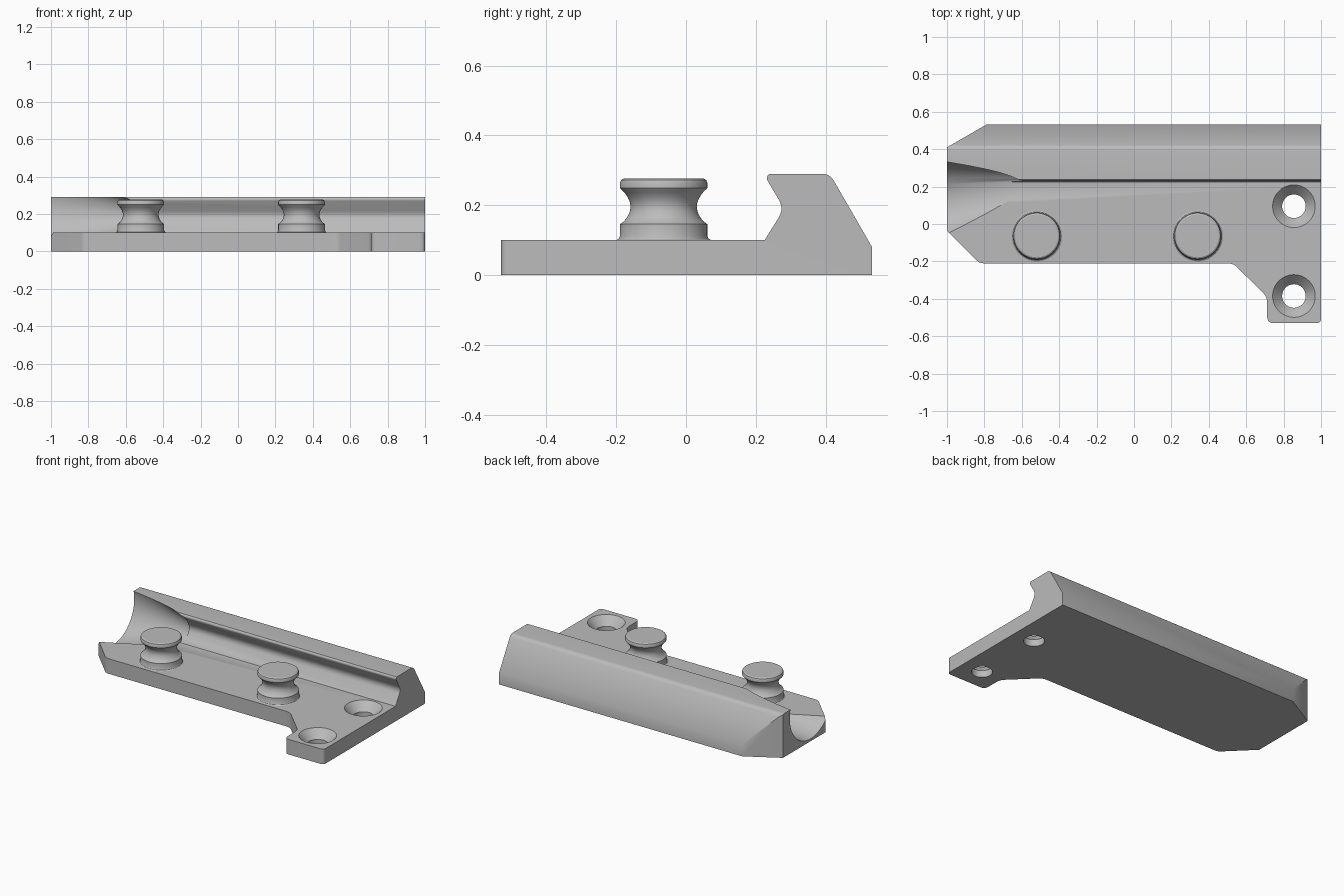
import bpy, bmesh, math
from mathutils import Vector

cube = bpy.data.objects.get("Cube")
if cube:
    bpy.data.objects.remove(cube, do_unlink=True)

metal = bpy.data.materials.new("plain grey")
metal.use_nodes = True
GREY = (0.5, 0.5, 0.5, 1)
metal.diffuse_color = GREY
metal.node_tree.nodes["Principled BSDF"].inputs["Base Color"].default_value = GREY


def finish(name, bm):
    bmesh.ops.recalc_face_normals(bm, faces=bm.faces)
    mesh = bpy.data.meshes.new(name)
    bm.to_mesh(mesh)
    bm.free()
    mesh.materials.append(metal)
    ob = bpy.data.objects.new(name, mesh)
    bpy.context.collection.objects.link(ob)
    return ob


def prism(name, points, depth):
    """Extrude a closed outline of 3D points along a vector."""
    bm = bmesh.new()
    face = bm.faces.new([bm.verts.new(p) for p in points])
    new = bmesh.ops.extrude_face_region(bm, geom=[face])["geom"]
    verts = [g for g in new if isinstance(g, bmesh.types.BMVert)]
    bmesh.ops.translate(bm, verts=verts, vec=depth)
    return finish(name, bm)


def loft(name, rings, axis, n=64):
    """Skin circles given as (centre, radius) and cap both ends."""
    bm = bmesh.new()
    loops = []
    for centre, r in rings:
        loop = []
        for i in range(n):
            a = math.tau * i / n
            u, v = r * math.cos(a), r * math.sin(a)
            offset = Vector((u, v, 0)) if axis == "z" else Vector((0, u, v))
            loop.append(bm.verts.new(Vector(centre) + offset))
        loops.append(loop)
    for a, b in zip(loops, loops[1:]):
        for i in range(n):
            j = (i + 1) % n
            bm.faces.new((a[i], a[j], b[j], b[i]))
    bm.faces.new(loops[0])
    bm.faces.new(loops[-1])
    return finish(name, bm)


def rounded(points, steps=5):
    """Round (x, y, radius) corners of a closed outline."""
    out = []
    for i, (x, y, r) in enumerate(points):
        p = Vector((x, y))
        if not r:
            out.append(p)
            continue
        a = p + (Vector(points[i - 1][:2]) - p).normalized() * r
        b = p + (Vector(points[(i + 1) % len(points)][:2]) - p).normalized() * r
        for k in range(steps + 1):
            t = k / steps
            out.append(a * (1 - t) ** 2 + p * 2 * t * (1 - t) + b * t * t)
    return out


def smooth(ob):
    bpy.ops.object.select_all(action="DESELECT")
    ob.select_set(True)
    bpy.context.view_layer.objects.active = ob
    bpy.ops.object.shade_smooth_by_angle(angle=math.radians(30))


def boolean(ob, cutter, operation):
    mod = ob.modifiers.new("cut", "BOOLEAN")
    mod.operation = operation
    mod.solver = "EXACT"
    mod.object = cutter
    bpy.context.view_layer.objects.active = ob
    bpy.ops.object.modifier_apply(modifier=mod.name)
    bpy.data.objects.remove(cutter, do_unlink=True)


# Rail body: hooked side section run along x, trimmed to the plan outline
section = rounded([(-0.7, 0, 0), (-0.7, 0.1, 0), (0.225, 0.1, 0),
                   (0.281, 0.19, 0.03), (0.228, 0.28, 0.012), (0.238, 0.29, 0),
                   (0.412, 0.29, 0.022), (0.533, 0.08, 0), (0.533, 0, 0)])
body = prism("rail_body", [(-1.1, y, z) for y, z in section], (2.2, 0, 0))
plan = rounded([(-1, -0.035, 0), (-0.825, -0.21, 0.02), (0.53, -0.21, 0.03),
                (0.712, -0.39, 0.03), (0.712, -0.53, 0.035), (1, -0.53, 0.025),
                (1, 0.6, 0), (-0.67, 0.6, 0), (-1, 0.41, 0)])
boolean(body, prism("plan_trim", [(x, y, -0.1) for x, y in plan], (0, 0, 0.6)),
        "INTERSECT")

# Flared lead-in scooped out of the left end
start, end = Vector((-1, 0.12, 0.235)), Vector((-0.55, 0.20, 0.195))
step = (end - start) * 0.1
scoop = loft("lead_in_cutter", [(start - step, 0.2328), (end, 0.08)], "x", 96)
boolean(body, scoop, "DIFFERENCE")

# Countersunk screw holes
for y in (0.095, -0.385):
    hole = [(-0.05, 0.063), (0.045, 0.063), (0.1, 0.114), (0.15, 0.114)]
    cutter = loft("hole_cutter", [((0.855, y, z), r) for z, r in hole], "z")
    boolean(body, cutter, "DIFFERENCE")
smooth(body)

# Waisted locating pins
waist = [(0.09, 0.136), (0.1, 0.136), (0.104, 0.129), (0.112, 0.125), (0.146, 0.125)]
for k in range(1, 12):
    t = k / 12
    waist.append((0.146 + 0.1 * t, 0.123 - 0.028 * math.sin(math.pi * t) ** 0.8))
waist += [(0.246, 0.122), (0.25, 0.125), (0.265, 0.125), (0.272, 0.122), (0.277, 0.114)]
for name, x in (("right_pin", -0.52), ("left_pin", 0.34)):
    smooth(loft(name, [((x, -0.064, z), r) for z, r in waist], "z"))
